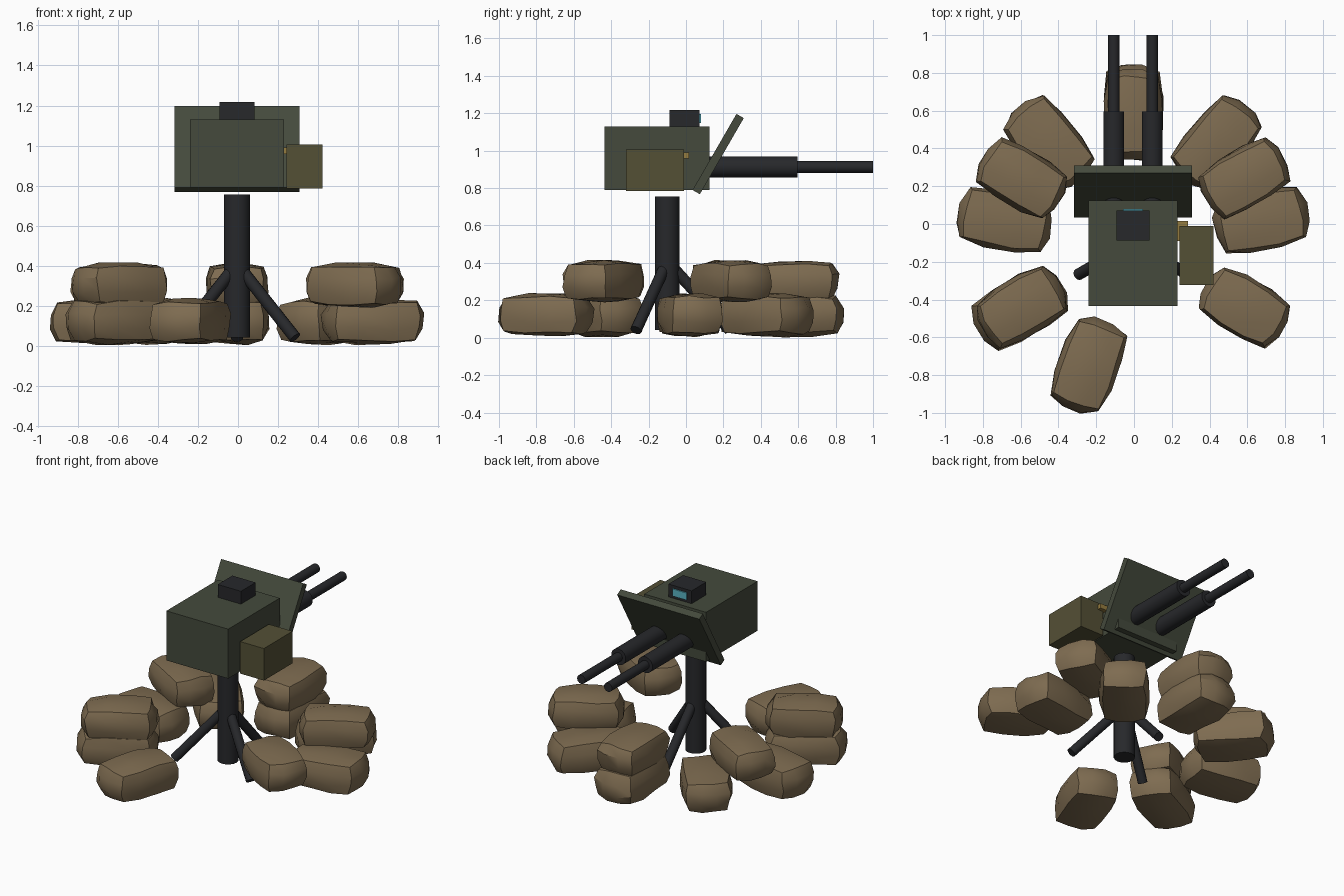
import bpy, bmesh, math, random
from mathutils import Vector

if "Cube" in bpy.data.objects:
    bpy.data.objects.remove(bpy.data.objects["Cube"])

random.seed(4)
CX = -0.005            # centre line of the model
PY = -0.10             # pedestal centre in y


def material(name, rgb):
    m = bpy.data.materials.new(name)
    m.diffuse_color = (*rgb, 1)
    m.use_nodes = True
    m.node_tree.nodes["Principled BSDF"].inputs["Base Color"].default_value = m.diffuse_color
    return m


GREEN = material("green_paint", (0.058, 0.068, 0.045))
STEEL = material("dark_steel", (0.02, 0.021, 0.024))
OLIVE = material("olive_paint", (0.088, 0.080, 0.036))
BRASS = material("brass", (0.30, 0.20, 0.05))
GLASS = material("lens_glass", (0.10, 0.45, 0.55))
SAND = material("sandbag_cloth", (0.21, 0.150, 0.082))


def box(name, lo, hi, mat):
    lo, hi = Vector(lo), Vector(hi)
    bpy.ops.mesh.primitive_cube_add(size=1, location=(lo + hi) / 2)
    o = bpy.context.object
    o.name = name
    o.scale = hi - lo
    o.data.materials.append(mat)
    return o


def rod(name, a, b, radius, mat, sides=14):
    a, b = Vector(a), Vector(b)
    bpy.ops.mesh.primitive_cylinder_add(vertices=sides, radius=radius,
                                        depth=(b - a).length, location=(a + b) / 2)
    o = bpy.context.object
    o.name = name
    o.rotation_euler = (b - a).to_track_quat('Z', 'Y').to_euler()
    o.data.materials.append(mat)
    bpy.ops.object.shade_smooth_by_angle(angle=math.radians(35))
    return o


def sandbag(name, angle, radius, z, half):
    # subdivided cube pulled onto a rounded pillow shape, slightly lumpy
    bm = bmesh.new()
    bmesh.ops.create_cube(bm, size=2)
    bmesh.ops.subdivide_edges(bm, edges=bm.edges[:], cuts=2, use_grid_fill=True)
    p = 4.5
    for v in bm.verts:
        n = sum(abs(c) ** p for c in v.co) ** (1 / p)
        v.co = Vector([c / n * h + random.uniform(-0.007, 0.007)
                       for c, h in zip(v.co, half)])
    me = bpy.data.meshes.new(name)
    bm.to_mesh(me)
    bm.free()
    me.materials.append(SAND)
    o = bpy.data.objects.new(name, me)
    bpy.context.collection.objects.link(o)
    a = math.radians(angle)
    o.location = (CX + radius * math.cos(a), PY + radius * math.sin(a), z)
    o.rotation_euler.z = a
    bpy.ops.object.select_all(action='DESELECT')
    o.select_set(True)
    bpy.context.view_layer.objects.active = o
    bpy.ops.object.shade_smooth_by_angle(angle=math.radians(35))


# Pedestal and tripod legs
rod("pedestal", (CX, PY, 0.04), (CX, PY, 0.755), 0.066, STEEL, 16)
for i in range(3):
    a = math.radians(90 + 120 * i)
    d = Vector((math.cos(a), math.sin(a), 0))
    base = Vector((CX, PY, 0))
    rod(f"tripod_leg_{i + 1}", base + d * 0.03 + Vector((0, 0, 0.375)),
        base + d * 0.335 + Vector((0, 0, 0.04)), 0.031, STEEL, 12)

# Gun housing and tilted shield
box("gun_housing", (CX - 0.235, -0.435, 0.79), (CX + 0.235, 0.125, 1.13), GREEN)
shield = box("gun_shield", (CX - 0.312, 0.1495, 0.747), (CX + 0.312, 0.1945, 1.217), GREEN)
shield.location.z = 0.982
shield.rotation_euler.x = math.radians(-30)

# Twin barrels with thick jackets
for side, s in (("left", -1), ("right", 1)):
    x = CX + s * 0.102
    rod(f"{side}_barrel_jacket", (x, 0.09, 0.913), (x, 0.595, 0.913), 0.056, STEEL)
    rod(f"{side}_barrel", (x, 0.55, 0.913), (x, 1.0, 0.913), 0.031, STEEL, 12)

# Sight with lens
box("sight_body", (CX - 0.088, -0.087, 1.125), (CX + 0.088, 0.072, 1.218), STEEL)
box("sight_lens", (CX - 0.053, 0.065, 1.148), (CX + 0.053, 0.08, 1.197), GLASS)

# Ammunition box and feed belt
box("ammo_box", (0.242, -0.322, 0.785), (0.422, -0.01, 1.005), OLIVE)
box("feed_belt", (0.20, -0.09, 0.957), (0.285, 0.015, 0.99), BRASS)

# Two courses of sandbags, open at the front right
for i in range(7):
    sandbag(f"lower_sandbag_{i + 1}", 10 + 40 * i, 0.69, 0.122, (0.25, 0.157, 0.113))
for i in range(5):
    sandbag(f"upper_sandbag_{i + 1}", -30 + 60 * i, 0.68, 0.302, (0.235, 0.152, 0.109))
